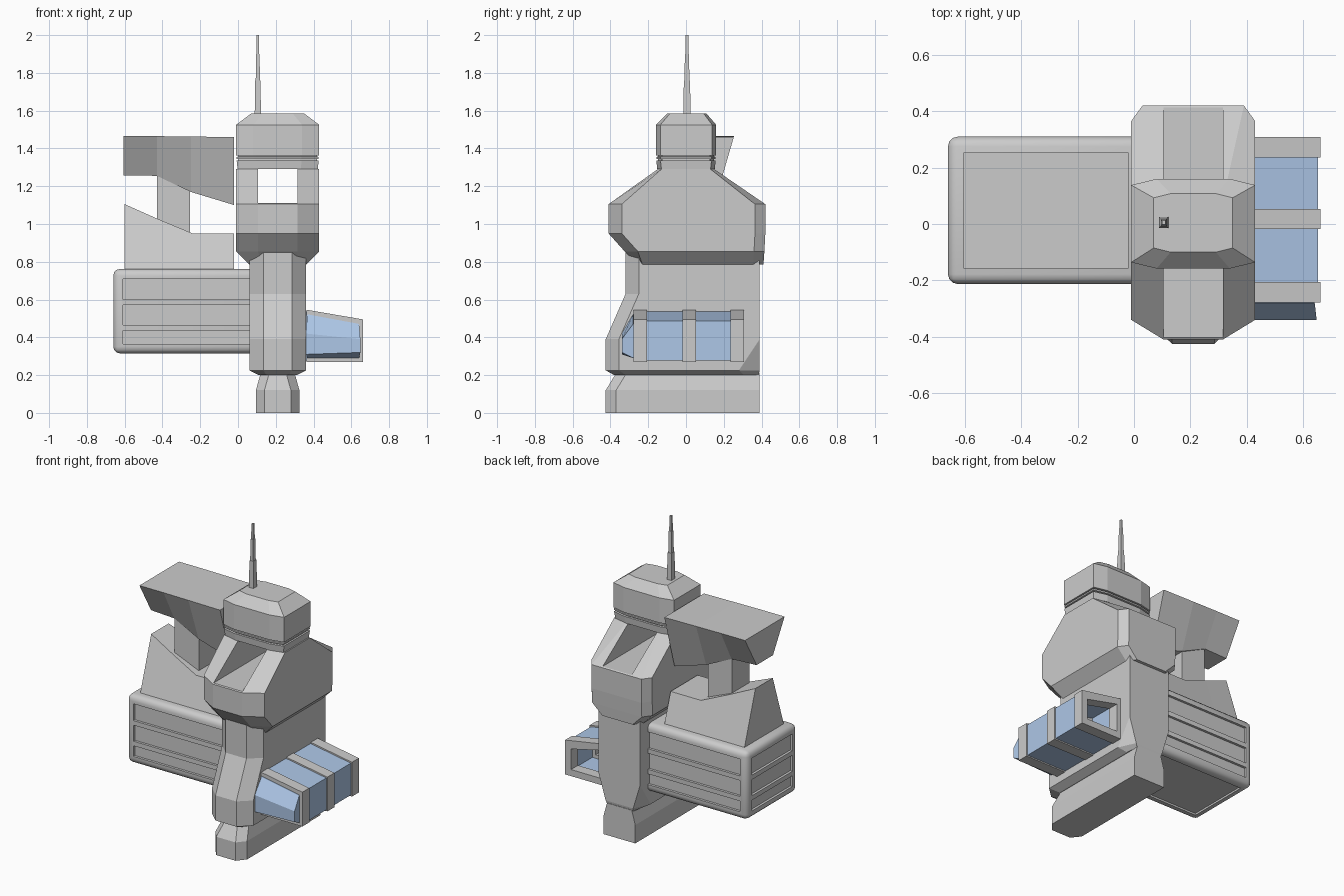
import bpy, bmesh
from mathutils import Vector

if "Cube" in bpy.data.objects:
    bpy.data.objects.remove(bpy.data.objects["Cube"])

CX = 0.21      # centre line of the tower
CY = 0.048     # centre line of the side block


def make(name, verts, faces, mat=None):
    bm = bmesh.new()
    vs = [bm.verts.new(v) for v in verts]
    for f in faces:
        bm.faces.new([vs[i] for i in f])
    bmesh.ops.remove_doubles(bm, verts=bm.verts, dist=1e-4)
    bmesh.ops.recalc_face_normals(bm, faces=bm.faces)
    me = bpy.data.meshes.new(name)
    bm.to_mesh(me)
    bm.free()
    ob = bpy.data.objects.new(name, me)
    bpy.context.collection.objects.link(ob)
    if mat:
        me.materials.append(mat)
    return ob


def loft(name, rings, mat=None, closed=False):
    """Skin equal-length rings; cap the ends, or join last to first."""
    n, m = len(rings[0]), len(rings)
    verts = [p for r in rings for p in r]
    faces = []
    for k in range(m if closed else m - 1):
        a, b = k * n, (k + 1) % m * n
        faces += [(a + i, a + (i + 1) % n, b + (i + 1) % n, b + i) for i in range(n)]
    if not closed:
        faces += [tuple(range(n)), tuple(range((m - 1) * n, m * n))]
    return make(name, verts, faces, mat)


def octo(z, hw, yf, yb, front=(0, 0), back=(0, 0)):
    """Horizontal ring with separately cut front and back corners."""
    (fx, fy), (bx, by) = front, back
    half = [(hw - fx, yf), (hw, yf + fy), (hw, yb - by), (hw - bx, yb)]
    return [(CX + x, y, z) for x, y in half] + [(CX - x, y, z) for x, y in half[::-1]]


def box_data(x0, x1, y0, y1, z0, z1):
    v = [(x, y, z) for x in (x0, x1) for y in (y0, y1) for z in (z0, z1)]
    f = [(0, 1, 3, 2), (4, 6, 7, 5), (0, 4, 5, 1), (2, 3, 7, 6), (0, 2, 6, 4), (1, 5, 7, 3)]
    return v, f


def boxes(name, specs):
    verts, faces = [], []
    for s in specs:
        v, f = box_data(*s)
        faces += [tuple(i + len(verts) for i in q) for q in f]
        verts += v
    return make(name, verts, faces)


def apply(ob, mod):
    bpy.ops.object.select_all(action='DESELECT')
    bpy.context.view_layer.objects.active = ob
    ob.select_set(True)
    bpy.ops.object.modifier_apply(modifier=mod.name)


def cut(ob, cutter):
    cutter.hide_render = True
    m = ob.modifiers.new("cut", 'BOOLEAN')
    m.operation, m.solver, m.object = 'DIFFERENCE', 'EXACT', cutter
    apply(ob, m)
    bpy.data.objects.remove(cutter)


def strip(name, cols):
    """Block from columns (x, z low, half depth low, z high, half depth high)."""
    return loft(name, [[(x, CY - a, z0), (x, CY + a, z0), (x, CY + b, z1), (x, CY - b, z1)]
                       for x, z0, a, z1, b in cols])


blue = bpy.data.materials.new("blue")
blue.diffuse_color = (0.42, 0.57, 0.80, 1)
blue.use_nodes = True
blue.node_tree.nodes["Principled BSDF"].inputs["Base Color"].default_value = blue.diffuse_color

# Foot and tower trunk
c = (0.045, 0.055)
loft("foot", [octo(0, .115, -.425, .39, c), octo(.12, .115, -.425, .39, c),
              octo(.21, .09, -.37, .39, c)])
c = (0.075, 0.07)
loft("trunk", [octo(.2, .10, -.38, .385, (.04, .06), (.01, .08)),
               octo(.225, .15, -.425, .39, c, (.05, .11)),
               octo(.39, .15, -.425, .39, c),
               octo(.63, .15, -.32, .39, c),
               octo(.85, .15, -.32, .39, c)])

# Upper body with an open channel through the top
f, b = (.115, .07), (.04, .055)
body = loft("upper_body", [octo(.785, .15, -.25, .41, (.07, .02), b),
                           octo(.855, .22, -.325, .415, f, b),
                           octo(.95, .22, -.41, .42, f, b),
                           octo(1.105, .22, -.41, .42, f, b),
                           octo(1.29, .22, -.15, .15, (.115, .02), (.1, .02))])
cut(body, boxes("channel_cutter", [(.105, .315, -.6, .6, 1.11, 1.4)]))

# Collar and head
f = (.09, .022)
loft("collar", [octo(z, .22 - d, -.16 + d, .16 - d, f, f) for z, d in
                ((1.29, .008), (1.335, .003), (1.337, .012), (1.343, .012), (1.345, .003),
                 (1.355, .003), (1.357, .012), (1.365, .012))])
loft("head", [octo(1.362, .22, -.158, .16, f, f), octo(1.525, .22, -.158, .16, f, f),
              octo(1.585, .14, -.1, .108, (.06, .015), (.06, .015))])

# Stepped antenna
for i, (z0, z1, w) in enumerate(((1.57, 1.76, .018), (1.76, 1.9, .012), (1.9, 2.0, .008))):
    loft("antenna_%d" % (i + 1),
         [[(.105 + sx * k * .85, .005 + sy * k, z) for sx, sy in ((-1, -1), (1, -1), (1, 1), (-1, 1))]
          for z, k in ((z0, w * 1.1), (z1, w * .9))])

# Rounded side block with recessed panels
block = boxes("side_block", [(-.66, .12, -.213, .31, .315, .762)])
bev = block.modifiers.new("bevel", 'BEVEL')
bev.width, bev.segments = .035, 3
apply(block, bev)
slots = []
for z0, z1 in ((.365, .435), (.465, .57), (.60, .71)):
    slots += [(-.61, .1, -.3, -.197, z0, z1), (-.61, .1, .294, .4, z0, z1),
              (-.8, -.644, -.16, .257, z0, z1)]
slots.append((-.61, .1, -.16, .257, .2, .327))
cut(block, boxes("panel_cutter", slots))
bpy.ops.object.shade_smooth_by_angle(angle=.6)

# Pedestal, neck and overhanging upper hull on the side block
strip("pedestal", [(-.6, .75, .207, 1.105, .09), (-.42, .75, .207, 1.025, .115),
                   (-.24, .75, .207, .95, .14), (-.02, .75, .207, .95, .14)])
strip("neck", [(-.43, .9, .09, 1.3, .09), (-.255, .9, .09, 1.3, .09)])
strip("upper_hull", [(-.605, 1.258, .085, 1.465, .205), (-.43, 1.255, .095, 1.465, .205),
                     (-.25, 1.17, .1, 1.463, .205), (-.02, 1.1, .1, 1.46, .205)])


# Blue glazed tunnel: hollow tube, sloped nose and three grey bands
def section(y, d):
    return [(.355 + max(-d, -.01), y, .538 - d), (.653 - d, y, .487 - d),
            (.653 - d, y, .278 + d), (.355 + max(-d, -.01), y, .278 + d)] if d <= 0 else \
           [(.355 + d, y, .534 - d), (.653 - d, y, .483 - d), (.653 - d, y, .278 + d), (.355 + d, y, .278 + d)]


def tube(name, y0, y1, outer, inner, mat=None):
    return loft(name, [section(y0, outer), section(y1, outer), section(y1, inner), section(y0, inner)],
                mat, closed=True)


tube("tunnel_glass", -.27, .28, 0, .012, blue)
loft("tunnel_nose", [section(-.24, .012), section(-.28, .012),
                     [(.36, -.34, .42), (.648, -.34, .39), (.648, -.34, .32), (.36, -.34, .31)]], blue)
for i, y in enumerate((-.242, .018, .272)):
    tube("tunnel_band_%d" % (i + 1), y - .036, y + .036, -.008, .035)
